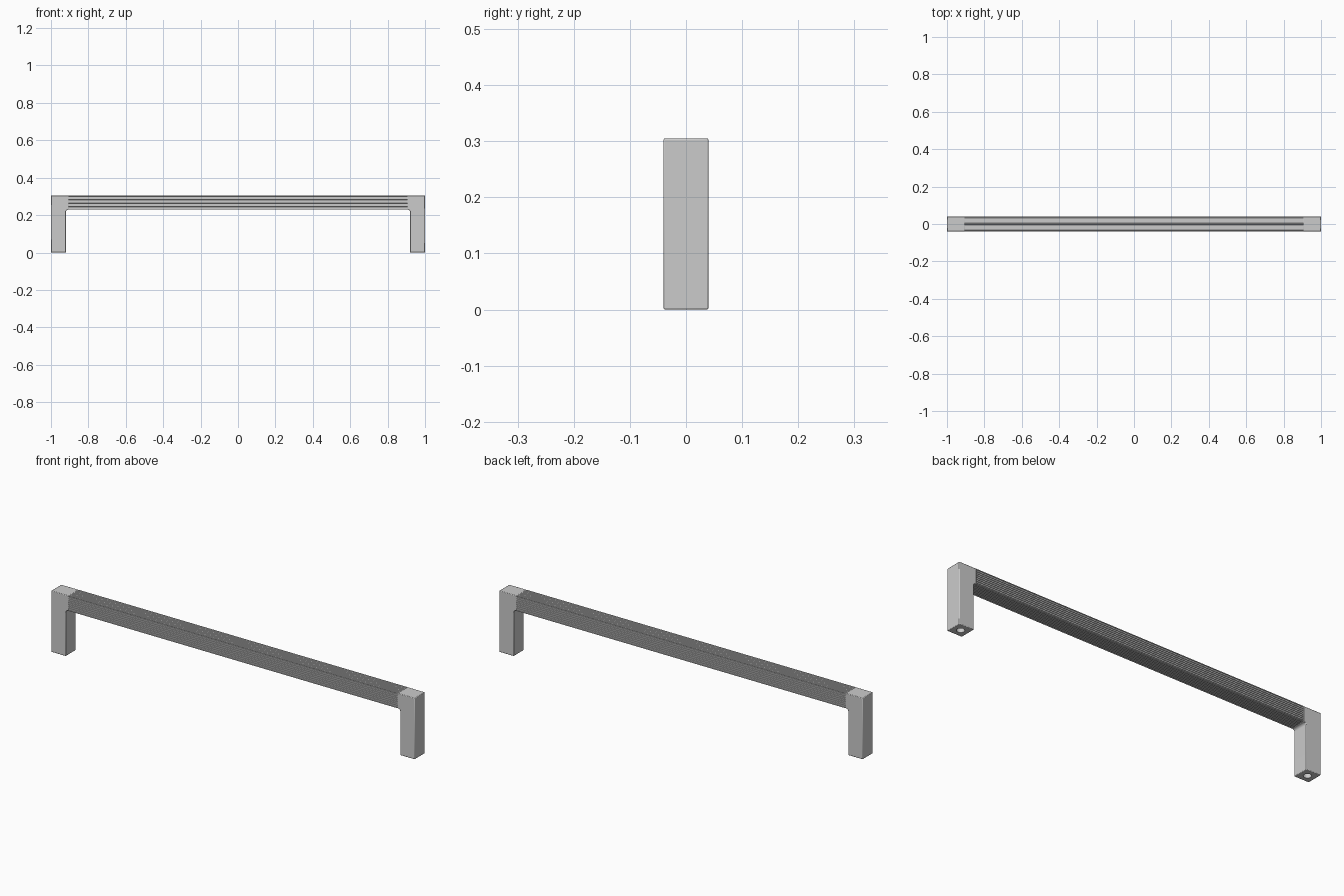
import bpy, bmesh, math
from mathutils import Vector

if "Cube" in bpy.data.objects:
    bpy.data.objects.remove(bpy.data.objects["Cube"])

H, W, T = 0.305, 0.04, 0.229   # height, half depth, underside of the bar


def prism(name, pts, direction):
    """Extrude a closed outline along a direction."""
    bm = bmesh.new()
    face = bm.faces.new([bm.verts.new(p) for p in pts])
    ext = bmesh.ops.extrude_face_region(bm, geom=[face])
    bmesh.ops.translate(bm, vec=direction,
                        verts=[v for v in ext['geom'] if isinstance(v, bmesh.types.BMVert)])
    bmesh.ops.recalc_face_normals(bm, faces=bm.faces)
    me = bpy.data.meshes.new(name)
    bm.to_mesh(me)
    bm.free()
    ob = bpy.data.objects.new(name, me)
    bpy.context.collection.objects.link(ob)
    return ob


# End legs: L-shaped outline with a rounded inner corner
def leg(name, s):
    r = 0.012
    outline = [(1, 0), (1, H), (0.905, H), (0.905, T)]
    outline += [(0.92 - r + r * math.sin(a), T - r + r * math.cos(a))
                for a in [i * math.pi / 12 for i in range(7)]]
    outline += [(0.92, 0)]
    ob = prism(name, [(s * x, -W, z) for x, z in outline], Vector((0, 2 * W, 0)))
    bev = ob.modifiers.new("soft_edges", 'BEVEL')
    bev.width, bev.segments = 0.003, 2
    bev.limit_method, bev.angle_limit = 'ANGLE', math.radians(40)
    # Screw hole in the foot
    bpy.ops.mesh.primitive_cylinder_add(vertices=32, radius=0.018, depth=0.3,
                                        location=(s * 0.96, 0, 0))
    cut = bpy.context.object
    cut.name = name + "_hole_cutter"
    cut.hide_render = True
    cut.hide_set(True)
    hole = ob.modifiers.new("screw_hole", 'BOOLEAN')
    hole.operation, hole.object, hole.solver = 'DIFFERENCE', cut, 'EXACT'
    bpy.context.view_layer.objects.active = ob
    bpy.ops.object.select_all(action='DESELECT')
    ob.select_set(True)
    bpy.ops.object.shade_smooth_by_angle(angle=math.radians(30))


leg("left_leg", -1)
leg("right_leg", 1)

# Grip bar: square section with fine lengthwise grooves on every side
n, depth = 8, 0.003
half_z, mid_z = (H - T) / 2, (H + T) / 2
edge = []
for i in range(n):
    c = -1 + 2 * (i + 0.5) / n
    g = 0.3 / n
    edge += [(c - g, 0), (c - g * 0.5, depth), (c + g * 0.5, depth), (c + g, 0)]
section = []
for k in range(4):
    a = k * math.pi / 2
    for t, d in [(-1, 0)] + edge:
        u, v = t, -1 + d / W
        y, z = u * math.cos(a) - v * math.sin(a), u * math.sin(a) + v * math.cos(a)
        section.append((-0.906, y * (W - 0.0005), mid_z + z * (half_z - 0.0005)))
prism("grooved_grip_bar", section, Vector((1.812, 0, 0)))
